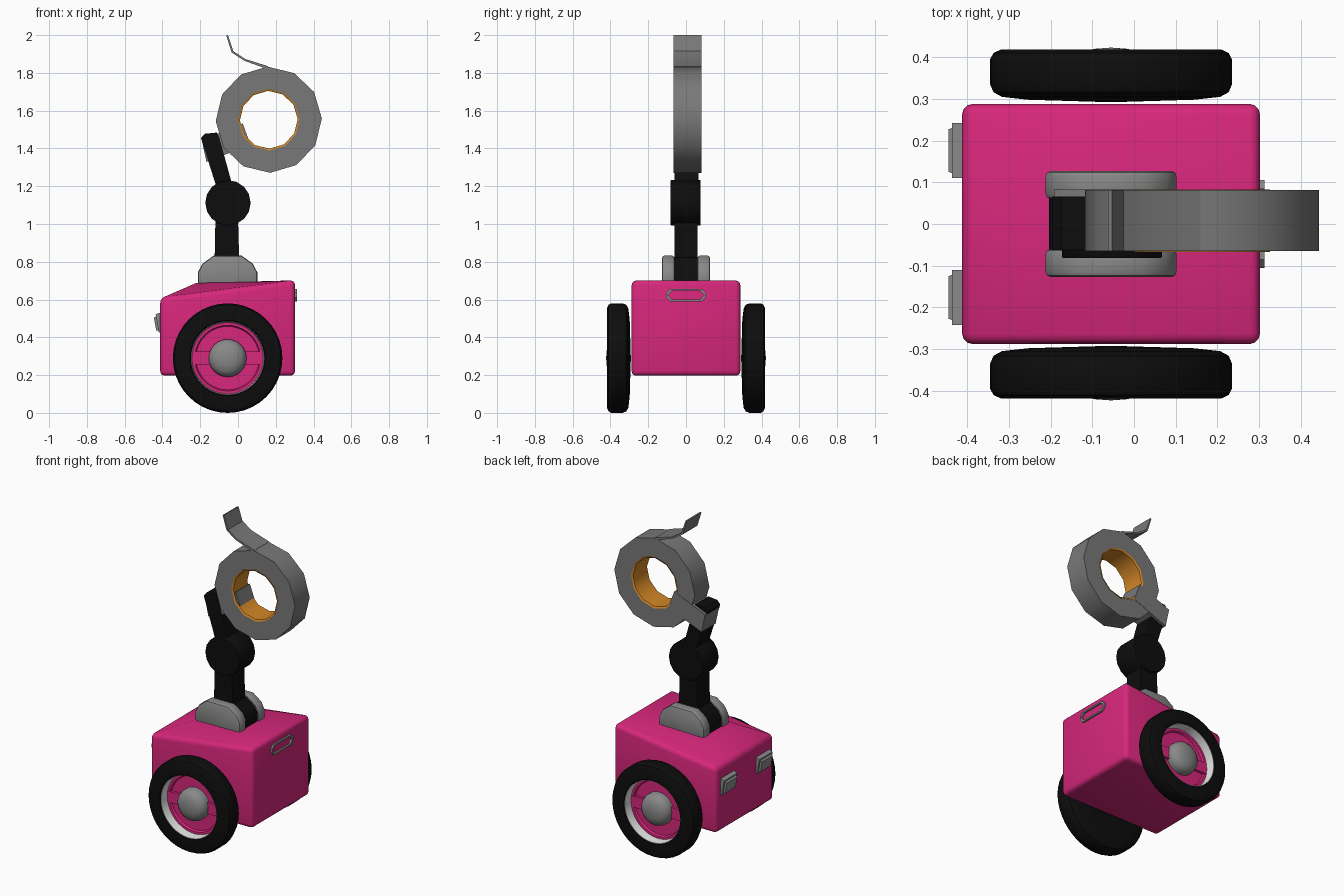
import bpy, bmesh, math
from mathutils import Vector

if "Cube" in bpy.data.objects:
    bpy.data.objects.remove(bpy.data.objects["Cube"])


def material(name, r, g, b):
    m = bpy.data.materials.new(name)
    m.diffuse_color = (r, g, b, 1)
    m.use_nodes = True
    m.node_tree.nodes["Principled BSDF"].inputs["Base Color"].default_value = m.diffuse_color
    return m


PINK = material("hot pink", 0.68, 0.02, 0.2)
BLACK = material("black", 0.004, 0.004, 0.004)
GREY = material("light grey", 0.25, 0.25, 0.25)
TAPE = material("tape grey", 0.19, 0.19, 0.19)
ORANGE = material("cardboard orange", 0.65, 0.24, 0.02)
WHITE = material("off white", 0.8, 0.8, 0.8)


def finish(name, bm, mat, bevel=0.0, segments=3, min_angle=40, smooth=35):
    """Bevel hard edges, shade by angle and link the object."""
    bmesh.ops.recalc_face_normals(bm, faces=bm.faces)
    if bevel:
        hard = [e for e in bm.edges if e.calc_face_angle(0) > math.radians(min_angle)]
        bmesh.ops.bevel(bm, geom=hard, offset=bevel, segments=segments,
                        profile=0.5, affect='EDGES', clamp_overlap=True)
    for f in bm.faces:
        f.smooth = True
    for e in bm.edges:
        e.smooth = e.calc_face_angle(0) < math.radians(smooth)
    me = bpy.data.meshes.new(name)
    bm.to_mesh(me)
    bm.free()
    me.materials.append(mat)
    ob = bpy.data.objects.new(name, me)
    bpy.context.collection.objects.link(ob)
    return ob


def prism(name, pts, y0, y1, mat, **kw):
    """Extrude an (x, z) outline from y0 to y1."""
    bm = bmesh.new()
    a = [bm.verts.new((x, y0, z)) for x, z in pts]
    b = [bm.verts.new((x, y1, z)) for x, z in pts]
    bm.faces.new(a)
    bm.faces.new(b[::-1])
    for i in range(len(pts)):
        j = (i + 1) % len(pts)
        bm.faces.new((a[i], b[i], b[j], a[j]))
    return finish(name, bm, mat, **kw)


def lathe(name, profile, cx, cz, mat, n=32, side=1, turn=0.0, closed=False):
    """Turn an (r, y) profile around an axis along y."""
    bm = bmesh.new()
    rings = []
    for r, y in profile:
        if r == 0:
            rings.append([bm.verts.new((cx, side * y, cz))] * n)
        else:
            ang = [turn + 2 * math.pi * i / n for i in range(n)]
            rings.append([bm.verts.new((cx + r * math.cos(t), side * y, cz + r * math.sin(t)))
                          for t in ang])
    pairs = list(zip(rings, rings[1:]))
    if closed:
        pairs.append((rings[-1], rings[0]))
    for p, q in pairs:
        for i in range(n):
            j = (i + 1) % n
            bm.faces.new(list(dict.fromkeys((p[i], p[j], q[j], q[i]))))
    return finish(name, bm, mat)


# Body: wedge-topped box with a raised plateau under the arm
bm = bmesh.new()


def loop4(x0, x1, w, z0, z1):
    return [bm.verts.new(c) for c in
            ((x0, -w, z0), (x1, -w, z1), (x1, w, z1), (x0, w, z0))]


levels = [loop4(-0.412, 0.302, 0.288, 0.197, 0.197),
          loop4(-0.412, 0.302, 0.288, 0.605, 0.702),
          loop4(-0.22, 0.12, 0.14, 0.688, 0.694)]
for lo, hi in zip(levels, levels[1:]):
    for i in range(4):
        j = (i + 1) % 4
        bm.faces.new((lo[i], lo[j], hi[j], hi[i]))
bm.faces.new(levels[0])
bm.faces.new(levels[2])
finish("body", bm, PINK, bevel=0.025)

# Wheels: tyre, inner wall, dished rim, two spokes and a domed hub
WX, WZ = -0.055, 0.29
for side, tag in ((-1, "front"), (1, "back")):
    lathe(tag + "_tyre", [(0, .292), (.2, .298), (.262, .305), (.282, .316), (.29, .335),
                          (.29, .395), (.282, .41), (.265, .418), (.2, .418),
                          (.194, .412), (.194, .33), (0, .33)], WX, WZ, BLACK, 40, side)
    lathe(tag + "_rim_wall", [(.193, .413), (.187, .34), (.197, .34), (.197, .413)],
          WX, WZ, WHITE, 40, side, closed=True)
    lathe(tag + "_rim", [(0, .332), (.19, .332), (.19, .358), (.174, .358), (.168, .345),
                         (0, .345)], WX, WZ, PINK, 40, side)
    lathe(tag + "_hub", [(0, .335), (.1, .335), (.1, .37), (.092, .393), (.072, .41),
                         (.04, .42), (0, .423)], WX, WZ, GREY, 24, side)
    for sx in (-1, 1):
        xa, xb = WX + sx * 0.08, WX + sx * 0.183
        prism(tag + "_spoke", [(xa, WZ - .035), (xb, WZ - .035), (xb, WZ + .035), (xa, WZ + .035)],
              side * 0.34, side * 0.362, PINK)

# Headlights: tilted wedges with a raised lens on the left end
for s in (-1, 1):
    bm = bmesh.new()
    ya, yb = s * 0.11, s * 0.242
    outline = [(-0.40, 0.535), (-0.436, 0.522), (-0.419, 0.425), (-0.40, 0.425)]
    a = [bm.verts.new((x, ya, z)) for x, z in outline]
    b = [bm.verts.new((x, yb, z)) for x, z in outline]
    bm.faces.new(a)
    bm.faces.new(b)
    sides = [bm.faces.new((a[i], b[i], b[(i + 1) % 4], a[(i + 1) % 4])) for i in range(4)]
    bmesh.ops.recalc_face_normals(bm, faces=bm.faces)
    lens = sides[1]
    bmesh.ops.inset_region(bm, faces=[lens], thickness=0.016, depth=0)
    bmesh.ops.inset_region(bm, faces=[lens], thickness=0.005, depth=0.012)
    finish("headlight", bm, GREY)

# Handle frame on the right end: elongated octagonal loop
outer = [(-.105, .612), (-.105, .637), (-.085, .657), (.085, .657),
         (.105, .637), (.105, .612), (.085, .59), (-.085, .59)]
bm = bmesh.new()
cz = 0.6235


def frame_ring(x, inset):
    return [bm.verts.new((x, y - math.copysign(inset, y), z - math.copysign(inset * 0.85, z - cz)))
            for y, z in outer]


rings = [frame_ring(x, d) for x, d in ((.295, 0), (.313, 0), (.313, .011), (.295, .011))]
for k in range(4):
    p, q = rings[k], rings[(k + 1) % 4]
    for i in range(8):
        j = (i + 1) % 8
        bm.faces.new((p[i], p[j], q[j], q[i]))
finish("handle_frame", bm, GREY)

# Arm base: black core between two rounded grey plates
dome = [(-.212, .67), (-.212, .745), (-.188, .79), (-.13, .832), (.02, .832),
        (.078, .79), (.102, .745), (.102, .67)]
for s in (-1, 1):
    prism("base_plate", dome, s * 0.06, s * 0.127, GREY, bevel=0.012, segments=2)
mid = Vector((-.055, .67))
prism("base_core", [tuple(mid + (Vector(p) - mid) * 0.95) for p in dome], -.062, .062, BLACK)

# Arm: lower link, elbow disc, tilted upper link
prism("lower_arm", [(-.125, .75), (-.118, 1.1), (-.002, 1.1), (.008, .75)], -.062, .062, BLACK)
lathe("elbow", [(0, -.081), (.118, -.081), (.12, -.078), (.12, .075), (.118, .078), (0, .078)],
      -.053, 1.112, BLACK, 16)
prism("upper_arm", [(-.09, 1.12), (-.196, 1.455), (-.175, 1.478), (-.112, 1.484),
                    (-.10, 1.46), (-.012, 1.14)], -.062, .066, BLACK)

# Clamp reaching into the tape roll
prism("clamp", [(-.192, 1.445), (-.167, 1.328), (.066, 1.42), (.025, 1.532)], -.057, .083, TAPE)

# Tape roll, cardboard core and the loose end
RX, RZ, Y0, Y1 = 0.163, 1.552, -0.065, 0.081
T = math.radians(1.5)
lathe("tape_roll", [(.161, Y0), (.281, Y0), (.281, Y1), (.161, Y1)], RX, RZ, TAPE, 12,
      turn=T, closed=True)
lathe("tape_core", [(.153, Y0 + .003), (.163, Y0 - .002), (.163, Y1 + .002), (.153, Y1 - .003)],
      RX, RZ, ORANGE, 12, turn=T, closed=True)
prism("loose_tape", [(.16, 1.835), (.04, 1.873), (-.025, 1.915), (-.053, 2.0), (-.062, 1.998),
                     (-.034, 1.908), (.034, 1.864), (.15, 1.822)], Y0, Y1, TAPE)
